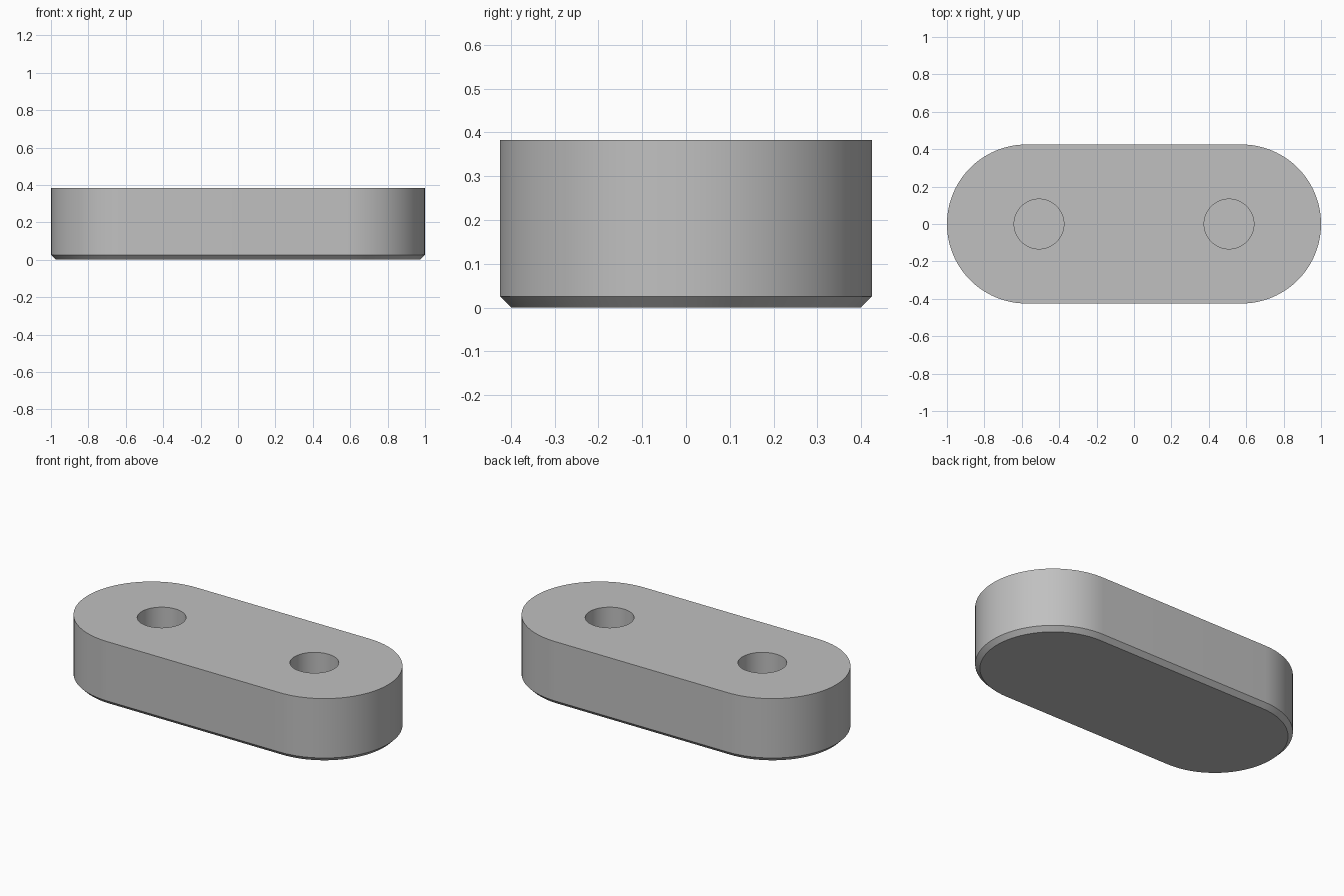
import bpy, bmesh, math

if "Cube" in bpy.data.objects:
    bpy.data.objects.remove(bpy.data.objects["Cube"])

R, HALF, H, CH = 0.425, 0.575, 0.383, 0.026      # end radius, end centre x, height, chamfer
HOLE_X, HOLE_R, HOLE_DEPTH = 0.508, 0.133, 0.28
SEG = 48                                         # steps per half circle

grey = bpy.data.materials.new("light grey")
grey.diffuse_color = (0.53, 0.53, 0.53, 1)
grey.use_nodes = True
grey.node_tree.nodes["Principled BSDF"].inputs["Base Color"].default_value = grey.diffuse_color


def ring(bm, r, z):
    """Stadium-shaped loop of vertices."""
    verts = []
    for side, start in ((1, -math.pi / 2), (-1, math.pi / 2)):
        for i in range(SEG + 1):
            a = start + math.pi * i / SEG
            verts.append(bm.verts.new((side * HALF + r * math.cos(a), r * math.sin(a), z)))
    return verts


# Rounded bar with a chamfered lower edge
bm = bmesh.new()
loops = [ring(bm, R - CH, 0), ring(bm, R, CH), ring(bm, R, H)]
for lo, hi in zip(loops, loops[1:]):
    for i in range(len(lo)):
        j = (i + 1) % len(lo)
        bm.faces.new((lo[i], lo[j], hi[j], hi[i]))
bm.faces.new(loops[0][::-1])
bm.faces.new(loops[-1])
mesh = bpy.data.meshes.new("rounded_bar")
bm.to_mesh(mesh)
bm.free()
mesh.materials.append(grey)
bar = bpy.data.objects.new("rounded_bar", mesh)
bpy.context.collection.objects.link(bar)

# Two blind holes in the top
for side in (-1, 1):
    bpy.ops.mesh.primitive_cylinder_add(vertices=64, radius=HOLE_R, depth=2 * HOLE_DEPTH,
                                        location=(side * HOLE_X, 0, H))
    cutter = bpy.context.object
    cutter.name = "hole_cutter"
    cutter.data.materials.append(grey)
    cut = bar.modifiers.new("hole", 'BOOLEAN')
    cut.operation, cut.solver, cut.object = 'DIFFERENCE', 'EXACT', cutter
    bpy.context.view_layer.objects.active = bar
    bpy.ops.object.modifier_apply(modifier=cut.name)
    bpy.data.objects.remove(cutter, do_unlink=True)

# Smooth walls, sharp edges
bpy.ops.object.select_all(action='DESELECT')
bar.select_set(True)
bpy.context.view_layer.objects.active = bar
bpy.ops.object.shade_smooth_by_angle(angle=math.radians(30))
